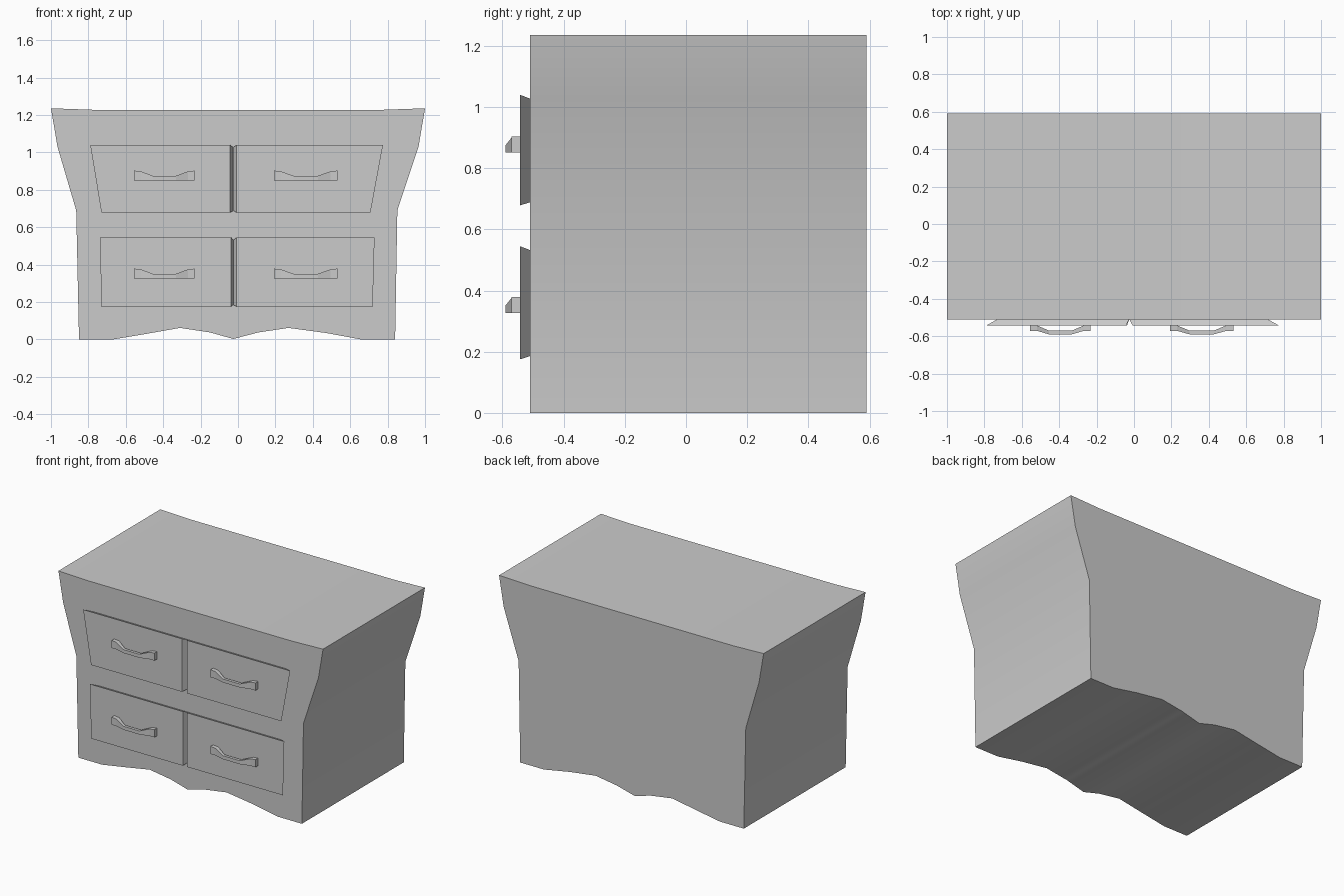
import bpy

if "Cube" in bpy.data.objects:
    bpy.data.objects.remove(bpy.data.objects["Cube"])


def make(name, verts, faces, smooth=False):
    mesh = bpy.data.meshes.new(name)
    mesh.from_pydata(verts, [], faces)
    mesh.update()
    obj = bpy.data.objects.new(name, mesh)
    bpy.context.collection.objects.link(obj)
    bpy.ops.object.select_all(action='DESELECT')
    obj.select_set(True)
    bpy.context.view_layer.objects.active = obj
    bpy.ops.object.mode_set(mode='EDIT')
    bpy.ops.mesh.select_all(action='SELECT')
    bpy.ops.mesh.normals_make_consistent(inside=False)
    bpy.ops.object.mode_set(mode='OBJECT')
    if smooth:
        bpy.ops.object.shade_smooth_by_angle(angle=0.6)
    return obj


def loft(name, rings, smooth=False):
    """Bridge closed rings of equal length and cap both ends."""
    n = len(rings[0])
    verts = [p for ring in rings for p in ring]
    faces = [list(range(n)), list(range(len(verts) - n, len(verts)))]
    for r in range(len(rings) - 1):
        for i in range(n):
            j = (i + 1) % n
            faces.append((r * n + i, r * n + j, (r + 1) * n + j, (r + 1) * n + i))
    return make(name, verts, faces, smooth)


# Cabinet body: front outline extruded through the depth
outline = [(-1, 1.236), (-0.77, 1.228), (0.77, 1.228), (1, 1.236), (0.965, 1.03),
           (0.852, 0.69), (0.84, 0), (0.66, 0), (0.47, 0.035), (0.27, 0.062),
           (0.11, 0.038), (-0.025, 0.003), (-0.15, 0.038), (-0.31, 0.062),
           (-0.48, 0.032), (-0.67, 0), (-0.85, 0), (-0.865, 0.69), (-0.965, 1.03)]
loft("cabinet_body", [[(x, y, z) for x, z in outline] for y in (-0.51, 0.59)], True)


# Drawer fronts: outer edges undercut towards the body, inner edges meet at the centre
def drawer(name, inner, outer_top, outer_bottom, z0, z1, undercut):
    s = 1 if outer_top > 0 else -1
    front = [(inner, -0.543, z0), (outer_bottom, -0.543, z0),
             (outer_top, -0.543, z1), (inner, -0.543, z1)]
    back = [(-0.025, -0.509, z0 + 0.011), (outer_bottom - s * undercut, -0.509, z0 + 0.011),
            (outer_top - s * undercut, -0.509, z1 - 0.013), (-0.025, -0.509, z1 - 0.013)]
    loft(name, [front, back])


drawer("upper_left_drawer", -0.043, -0.79, -0.73, 0.678, 1.04, 0.06)
drawer("upper_right_drawer", -0.007, 0.775, 0.708, 0.678, 1.04, 0.06)
drawer("lower_left_drawer", -0.037, -0.738, -0.73, 0.175, 0.545, 0.05)
drawer("lower_right_drawer", -0.007, 0.73, 0.72, 0.175, 0.545, 0.05)


# Handles: (position along, front y, back y, height)
stations = [(0, -0.571, -0.542, 0.052), (0.11, -0.571, -0.542, 0.048),
            (0.31, -0.59, -0.57, 0.024), (0.69, -0.59, -0.57, 0.024),
            (0.89, -0.571, -0.542, 0.048), (1, -0.571, -0.542, 0.052)]


def handle(name, x0, x1, z):
    rings = []
    for t, yf, yb, h in stations:
        x = x0 + t * (x1 - x0)
        rings.append([(x, yf, z), (x, yb, z), (x, yb, z + h), (x, yf, z + h)])
    loft(name, rings)


for level, z in (("upper", 0.851), ("lower", 0.327)):
    handle(level + "_left_handle", -0.555, -0.232, z)
    handle(level + "_right_handle", 0.192, 0.532, z)
